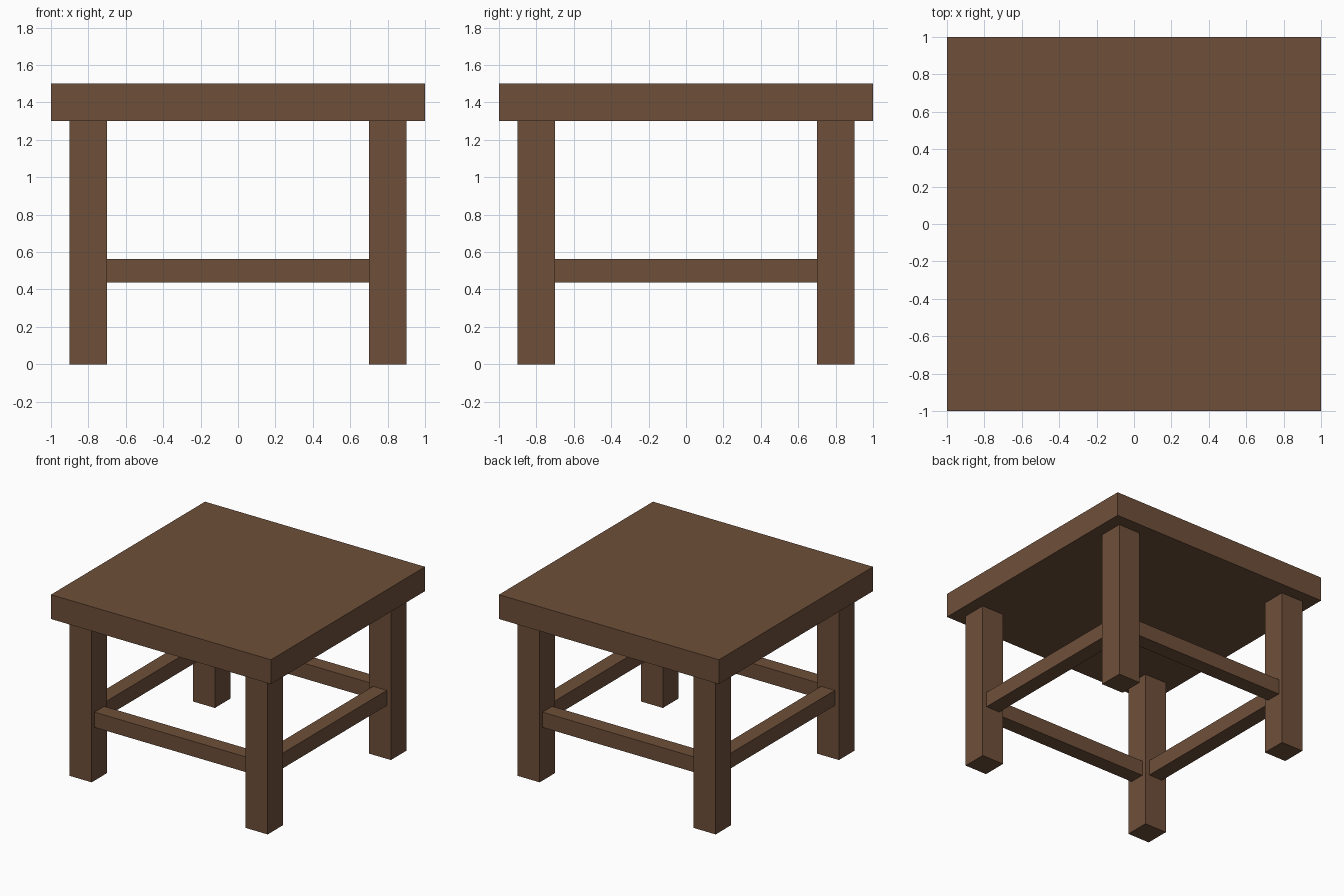
import bpy
from math import radians
from mathutils import Matrix

if "Cube" in bpy.data.objects:
    bpy.data.objects.remove(bpy.data.objects["Cube"])

wood = bpy.data.materials.new("brown_wood")
wood.diffuse_color = (0.156, 0.078, 0.042, 1)
wood.use_nodes = True
wood.node_tree.nodes["Principled BSDF"].inputs["Base Color"].default_value = wood.diffuse_color


def box(name, size, center, turn=0):
    """Box of the given size, placed at center, then swung about the z axis."""
    bpy.ops.mesh.primitive_cube_add(size=1)
    ob = bpy.context.object
    ob.name = name
    ob.data.transform(Matrix.Rotation(radians(turn), 4, 'Z')
                      @ Matrix.Translation(center)
                      @ Matrix.Diagonal((*size, 1)))
    ob.data.materials.append(wood)
    return ob


TOP_Z, LEG_H, LEG_W = 1.5, 1.3, 0.2
LEG_POS = 0.8      # leg centre distance from each axis
RAIL = 0.125       # stretcher thickness

# Table top
box("table_top", (2, 2, TOP_Z - LEG_H), (0, 0, (TOP_Z + LEG_H) / 2))

# Legs and the stretchers between them, one of each per quarter turn
corners = ("front_left", "front_right", "back_right", "back_left")
sides = ("front", "right", "back", "left")
for i, (corner, side) in enumerate(zip(corners, sides)):
    box(corner + "_leg", (LEG_W, LEG_W, LEG_H),
        (-LEG_POS, -LEG_POS, LEG_H / 2), 90 * i)
    box(side + "_stretcher", (2 * LEG_POS - LEG_W, RAIL, RAIL),
        (0, -LEG_POS, 0.5), 90 * i)
